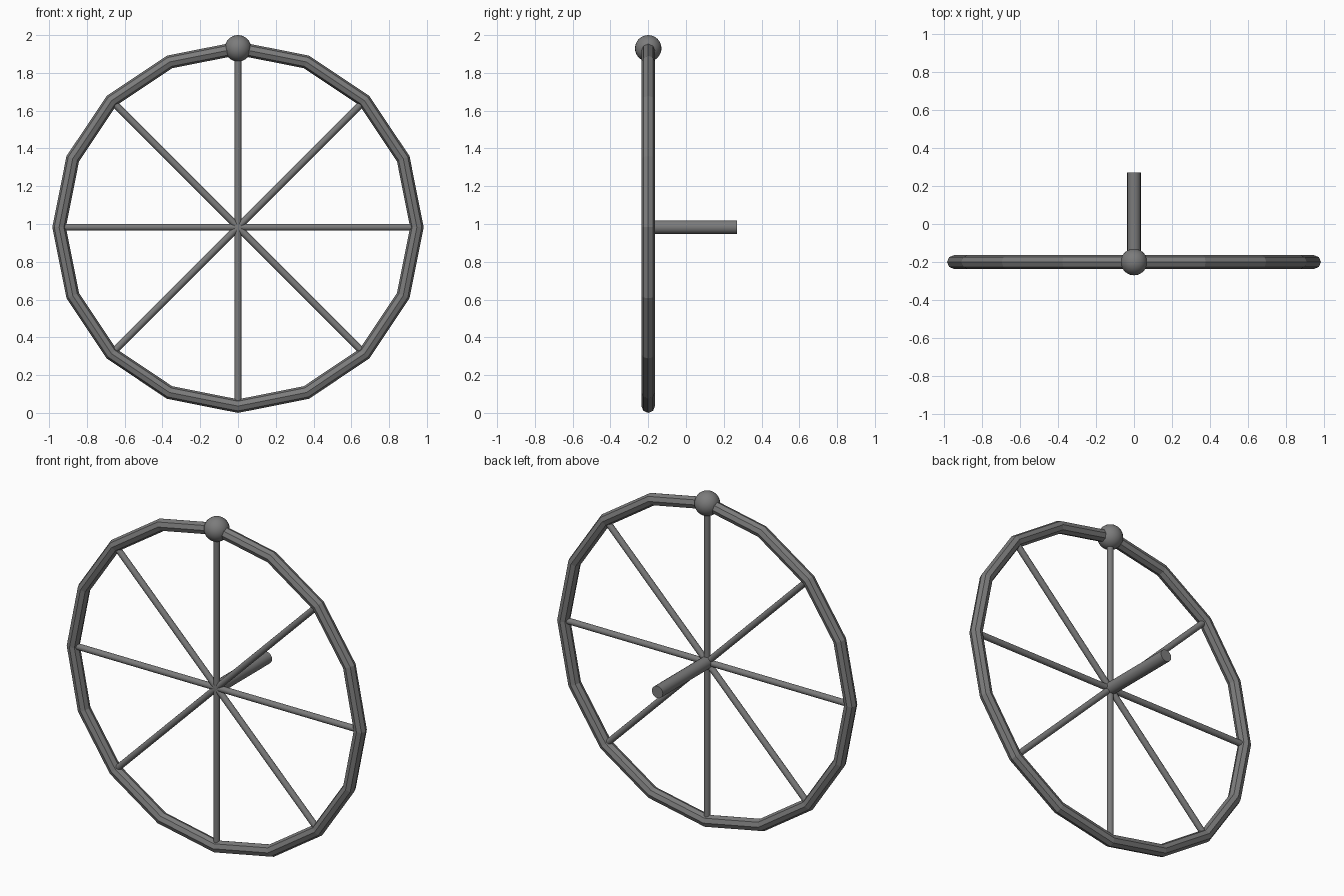
import bpy, math
from mathutils import Vector

cube = bpy.data.objects.get("Cube")
if cube:
    bpy.data.objects.remove(cube, do_unlink=True)

RING_R, TUBE_R = 0.947, 0.036
KNOB_R, SPOKE_R, AXLE_R = 0.07, 0.018, 0.036
HUB = Vector((0, -0.2, 0.983))
AXLE_END = 0.27

metal = bpy.data.materials.new("grey_metal")
metal.use_nodes = True
GREY = (0.2, 0.2, 0.2, 1)
metal.diffuse_color = GREY
metal.node_tree.nodes["Principled BSDF"].inputs["Base Color"].default_value = GREY


def finish(name, angle=None):
    obj = bpy.context.object
    obj.name = name
    obj.data.materials.append(metal)
    if angle:
        bpy.ops.object.shade_smooth_by_angle(angle=math.radians(angle))
    return obj


def rod(name, start, end, radius, sides=16):
    axis = end - start
    bpy.ops.mesh.primitive_cylinder_add(
        vertices=sides, radius=radius, depth=axis.length,
        location=(start + end) / 2,
        rotation=axis.to_track_quat('Z', 'Y').to_euler())
    return finish(name, 30)


# Faceted outer rim
bpy.ops.mesh.primitive_torus_add(
    major_segments=16, minor_segments=8, major_radius=RING_R,
    minor_radius=TUBE_R, location=HUB, rotation=(math.pi / 2, 0, 0))
finish("rim")

# Eight spokes from the hub to the rim
for i in range(8):
    a = i * math.pi / 4
    rod(f"spoke_{i + 1}", HUB,
        HUB + Vector((math.cos(a), 0, math.sin(a))) * RING_R, SPOKE_R)

# Axle behind the wheel
rod("axle", HUB, Vector((0, AXLE_END, HUB.z)), AXLE_R)

# Round knob on top of the rim
bpy.ops.mesh.primitive_uv_sphere_add(
    segments=24, ring_count=16, radius=KNOB_R,
    location=HUB + Vector((0, 0, RING_R)))
finish("top_knob", 40)
